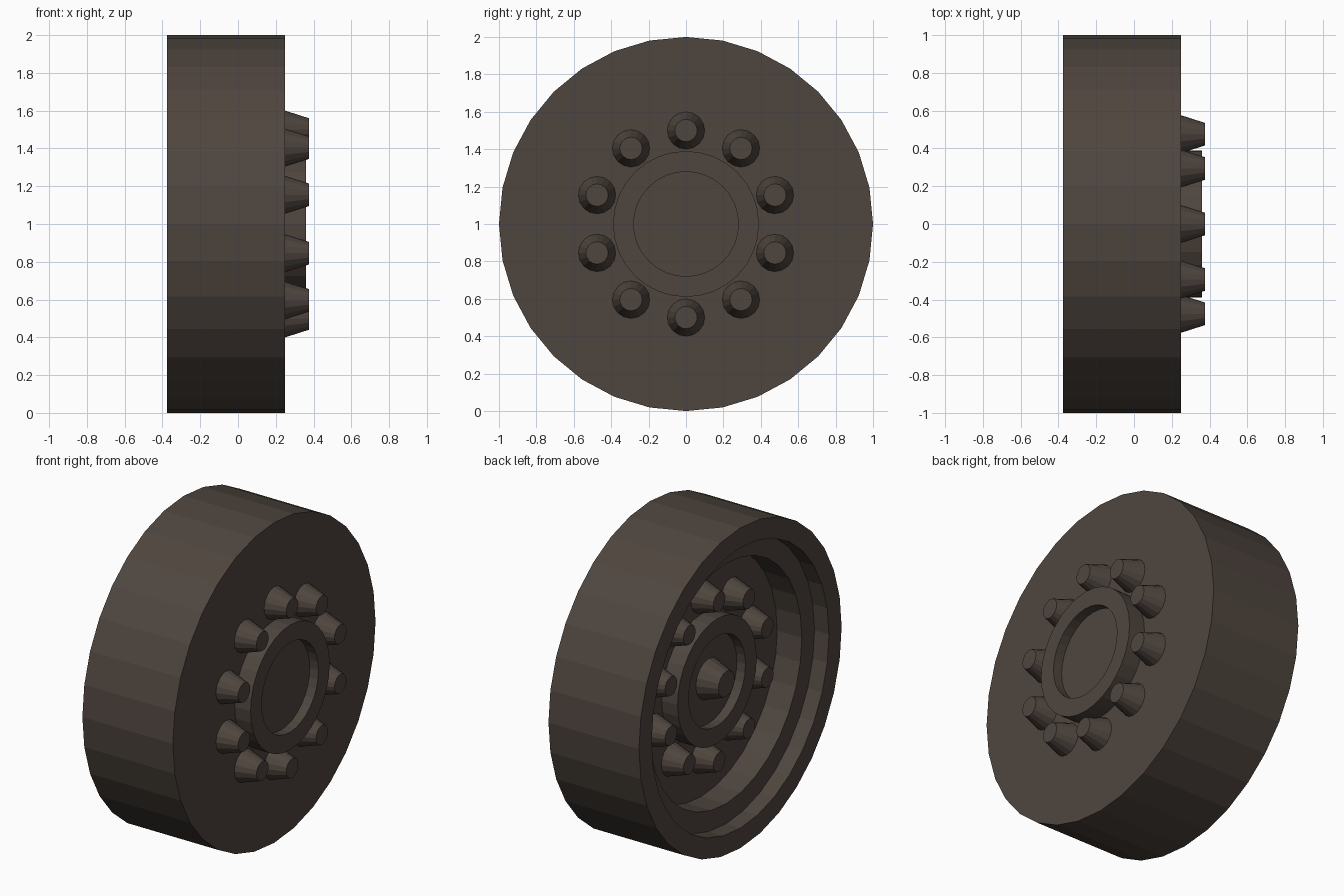
import bpy, bmesh, math
from mathutils import Matrix, Vector

cube = bpy.data.objects.get("Cube")
if cube:
    bpy.data.objects.remove(cube, do_unlink=True)

metal = bpy.data.materials.new("dark brown metal")
metal.use_nodes = True
colour = (0.078, 0.06, 0.049, 1)
metal.diffuse_color = colour
bsdf = next(n for n in metal.node_tree.nodes if n.type == "BSDF_PRINCIPLED")
bsdf.inputs["Base Color"].default_value = colour
bsdf.inputs["Roughness"].default_value = 0.8

AXLE_Z = 1.0
OUTER_FACE, INNER_FACE, PLATE_BACK = 0.25, -0.375, -0.105


def lathe(name, profile, sides, offset=(0, 0)):
    """Revolve an (x, radius) profile around the axle direction."""
    bm = bmesh.new()
    verts = [bm.verts.new((x, 0, r)) for x, r in profile]
    edges = [bm.edges.new(pair) for pair in zip(verts, verts[1:])]
    bmesh.ops.spin(bm, geom=verts + edges, cent=(0, 0, 0), axis=(1, 0, 0),
                   angle=math.tau, steps=sides, use_duplicate=False)
    bmesh.ops.remove_doubles(bm, verts=bm.verts, dist=0.0005)
    bmesh.ops.recalc_face_normals(bm, faces=bm.faces)
    mesh = bpy.data.meshes.new(name)
    bm.to_mesh(mesh)
    bm.free()
    mesh.materials.append(metal)
    obj = bpy.data.objects.new(name, mesh)
    obj.location = (0, offset[0], AXLE_Z + offset[1])
    bpy.context.collection.objects.link(obj)
    return obj


def stud(name, base, side, r_base, r_tip, offset=(0, 0)):
    """Tapered stud standing on a face; side is the way it points along x."""
    tip = base + side * 0.125
    lathe(name, [(base, 0), (base, r_base), (tip, r_tip), (tip, 0)], 16, offset)


# Wheel body: flat outer face, stepped recess on the inner face
lathe("wheel_body", [
    (OUTER_FACE, 0), (OUTER_FACE, 1), (INNER_FACE, 1), (INNER_FACE, 0.875),
    (INNER_FACE + 0.1, 0.875), (INNER_FACE + 0.1, 0.75),
    (PLATE_BACK, 0.75), (PLATE_BACK, 0)], 32)

# Dished hub and ring of studs on both faces
for label, face, side in (("outer", OUTER_FACE, 1), ("inner", PLATE_BACK, -1)):
    rim, floor = face + side * 0.11, face + side * 0.05
    lathe(label + "_hub", [(face, 0), (face, 0.39), (rim, 0.39), (rim, 0.28),
                           (floor, 0.28), (floor, 0)], 32)
    for i in range(10):
        a = math.tau * i / 10
        stud(f"{label}_stud_{i + 1}", face, side, 0.1, 0.06,
             (0.5 * math.sin(a), 0.5 * math.cos(a)))

# Axle stub in the middle of the inner hub
stud("axle_stub", PLATE_BACK - 0.05, -1, 0.125, 0.08)
